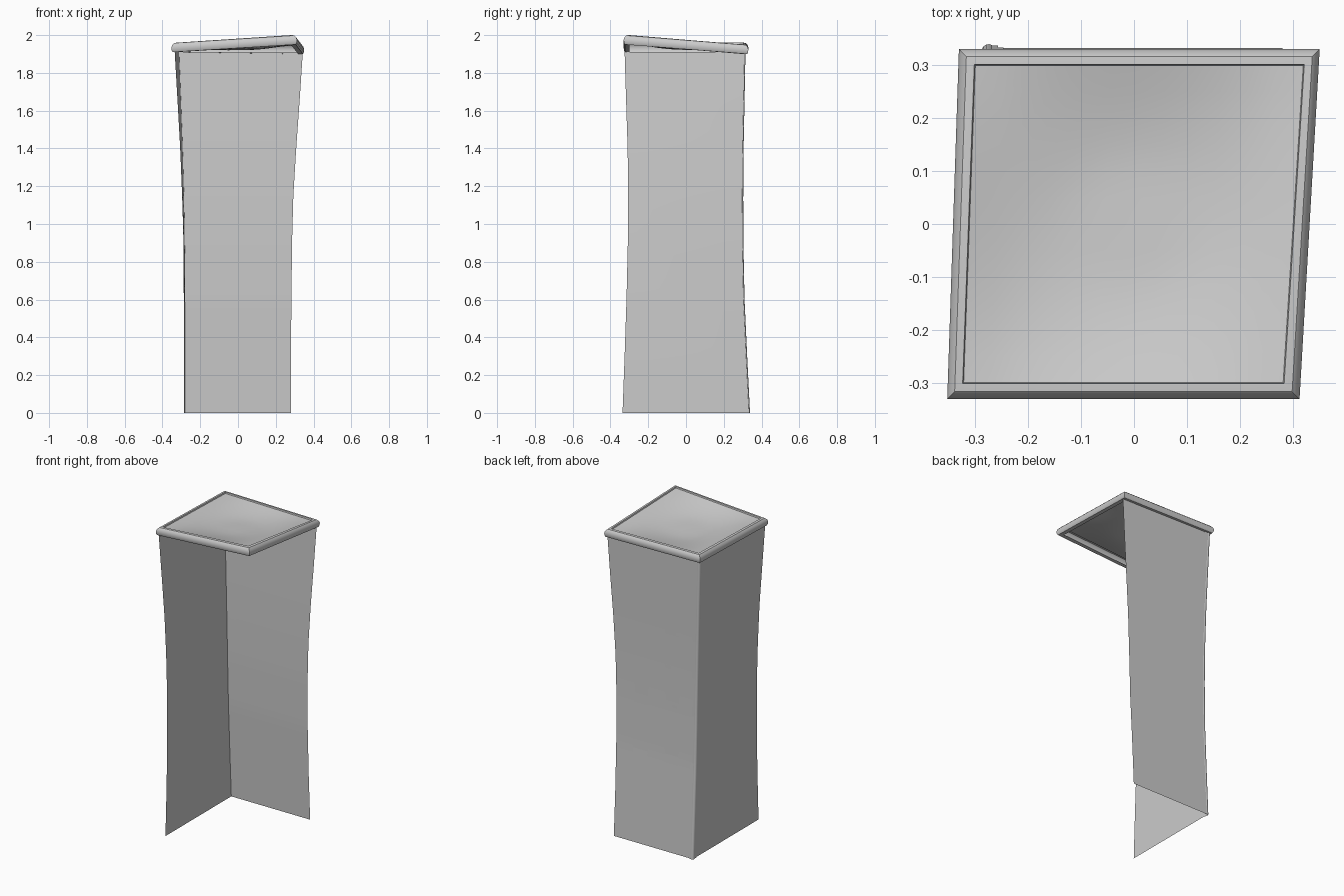
import bpy, bmesh, math, random
from mathutils import Vector

if "Cube" in bpy.data.objects:
    bpy.data.objects.remove(bpy.data.objects["Cube"])

random.seed(4)
# Height profile: z, left x at back, left x at front, right x, back y, front y
PROFILE = [
    (0.0, -0.28, -0.28, 0.28, 0.332, -0.336),
    (0.3, -0.28, -0.28, 0.28, 0.317, -0.325),
    (0.6, -0.28, -0.282, 0.283, 0.303, -0.315),
    (0.9, -0.282, -0.288, 0.286, 0.297, -0.308),
    (1.15, -0.286, -0.296, 0.293, 0.296, -0.306),
    (1.4, -0.293, -0.306, 0.308, 0.298, -0.309),
    (1.65, -0.302, -0.32, 0.326, 0.303, -0.317),
    (1.91, -0.312, -0.335, 0.343, 0.308, -0.325),
]
TOP = 1.91


def dims(z):
    for a, b in zip(PROFILE, PROFILE[1:]):
        if z <= b[0]:
            t = (z - a[0]) / (b[0] - a[0])
            return [p + (q - p) * t for p, q in zip(a, b)][1:]
    return PROFILE[-1][1:]


def wall_point(side, s, z, out=0.0):
    """s = distance from the building corner along the wall."""
    lb, lf, r, yb, yf = dims(z)
    if side == "back":
        return Vector((lb + s, yb + out, z))
    t = s / (yb - yf)
    return Vector((lb + (lf - lb) * t - out, yb - s, z))


def wall_length(side, z):
    lb, lf, r, yb, yf = dims(z)
    return r - lb if side == "back" else yb - yf


def finish(name, bm, smooth=True):
    bmesh.ops.recalc_face_normals(bm, faces=bm.faces)
    me = bpy.data.meshes.new(name)
    bm.to_mesh(me)
    bm.free()
    ob = bpy.data.objects.new(name, me)
    bpy.context.collection.objects.link(ob)
    if smooth:
        bpy.context.view_layer.objects.active = ob
        ob.select_set(True)
        bpy.ops.object.shade_smooth_by_angle(angle=math.radians(35))
        ob.select_set(False)
    return ob


def patch(bm, side, s0, s1, z0, z1, out=0.003):
    """Thin panel lying just outside a curved wall, following its curve."""
    n = max(1, round((z1 - z0) / 0.05))
    rows = []
    for i in range(n + 1):
        z = z0 + (z1 - z0) * i / n
        rows.append([bm.verts.new(wall_point(side, s, z, out)) for s in (s0, s1)])
    for a, b in zip(rows, rows[1:]):
        bm.faces.new((a[0], a[1], b[1], b[0]))


# Two curved walls, open at the front and right, meeting in one smooth sheet
bm = bmesh.new()
for side in ("back", "left"):
    rows = []
    for i in range(33):
        z = TOP * i / 32
        n = wall_length(side, z)
        rows.append([bm.verts.new(wall_point(side, n * k / 6, z)) for k in range(7)])
    for a, b in zip(rows, rows[1:]):
        for k in range(6):
            bm.faces.new((a[k], a[k + 1], b[k + 1], b[k]))
bmesh.ops.remove_doubles(bm, verts=bm.verts, dist=0.0001)
finish("walls", bm)

# Rounded corner post, only the outer side
bm = bmesh.new()
rows = []
for i in range(33):
    z = TOP * i / 32
    c = wall_point("back", 0.006, z) + Vector((0, -0.006, 0))
    rows.append([bm.verts.new(c + Vector((math.cos(a), math.sin(a), 0)) * 0.013)
                 for a in [math.radians(62 + 146 * k / 6) for k in range(7)]])
for a, b in zip(rows, rows[1:]):
    for k in range(6):
        bm.faces.new((a[k], a[k + 1], b[k + 1], b[k]))
finish("corner_post", bm)

# Alternating corner stones
bm = bmesh.new()
for i in range(32):
    z = i * 0.06
    for k, side in enumerate(("back", "left")):
        w = 0.034 if (i + k) % 2 else 0.024
        patch(bm, side, 0.0, w, z, min(z + 0.06, TOP), 0.004)
finish("corner_stones", bm, False)

# Windows on both walls: distance from corner, centre height
windows = {
    "back": [(0.17, 0.64), (0.39, 0.62), (0.17, 0.98), (0.39, 0.97), (0.18, 1.35), (0.15, 1.70)],
    "left": [(0.16, 0.63), (0.32, 0.65), (0.16, 0.97), (0.32, 0.98), (0.16, 1.35), (0.16, 1.68)],
}
for side, spots in windows.items():
    bm = bmesh.new()
    for s, z in spots:
        patch(bm, side, s - 0.05, s + 0.05, z - 0.085, z + 0.085)
    finish(side + "_windows", bm, False)

# Scattered exposed bricks
bm = bmesh.new()
for side in ("back", "left"):
    for i in range(16):
        z = random.uniform(0.85, 1.85)
        s = random.uniform(0.05, 0.26)
        patch(bm, side, s, s + 0.04, z, z + 0.02, 0.004)
# one brick showing through on the inside
patch(bm, "back", 0.025, 0.065, 1.165, 1.18, -0.003)
finish("loose_bricks", bm, False)

# Warped roof with rounded cornice and a sagging, sunken panel
corners = [(-0.352, -0.33, 1.91), (0.312, -0.33, 1.95), (0.35, 0.33, 1.90), (-0.33, 0.33, 1.91)]
signs = [(1, 1), (-1, 1), (-1, -1), (1, -1)]
section = [(0.032, 0.0), (0.006, 0.0), (0.001, 0.01), (0.0, 0.025), (0.004, 0.038),
           (0.014, 0.048), (0.026, 0.05), (0.029, 0.05), (0.031, 0.042)]
bm = bmesh.new()
rings = [[bm.verts.new((x + sx * d, y + sy * d, z + h))
          for (x, y, z), (sx, sy) in zip(corners, signs)] for d, h in section]
for a, b in zip(rings, rings[1:]):
    for i in range(4):
        j = (i + 1) % 4
        bm.faces.new((a[i], a[j], b[j], b[i]))
p = [v.co.copy() for v in rings[-1]]
N = 12
grid = []
for j in range(N + 1):
    row = []
    for i in range(N + 1):
        u, v = i / N, j / N
        q = p[0].lerp(p[1], u).lerp(p[3].lerp(p[2], u), v)
        q.z -= 0.035 * min(1, 16 * u * (1 - u) * v * (1 - v) * 1.2)
        row.append(bm.verts.new(q))
    grid.append(row)
for j in range(N):
    for i in range(N):
        bm.faces.new((grid[j][i], grid[j][i + 1], grid[j + 1][i + 1], grid[j + 1][i]))
bmesh.ops.remove_doubles(bm, verts=bm.verts, dist=0.0005)
finish("roof_cornice", bm)
